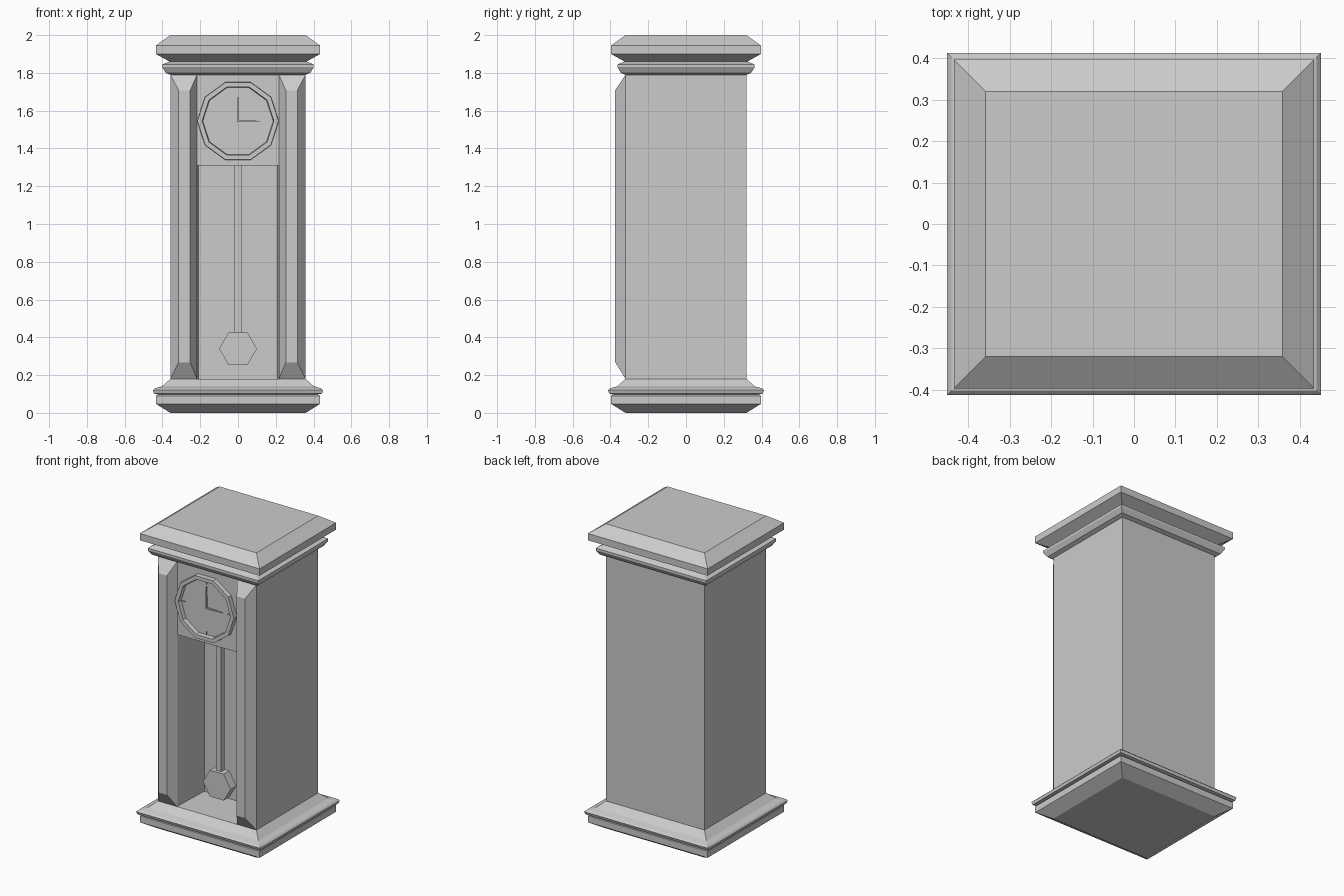
import bpy, math

if "Cube" in bpy.data.objects:
    bpy.data.objects.remove(bpy.data.objects["Cube"])

HX, HY = 0.358, 0.32      # half width and half depth of the case


def make(name, verts, faces):
    mesh = bpy.data.meshes.new(name)
    mesh.from_pydata(verts, [], faces)
    obj = bpy.data.objects.new(name, mesh)
    bpy.context.collection.objects.link(obj)
    return obj


def loft(name, rings, closed=False):
    """Skin equal-length rings; cap the ends, or join last to first."""
    n = len(rings[0])
    m = len(rings)
    verts = [p for r in rings for p in r]
    faces = []
    for i in range(m if closed else m - 1):
        a, b = i * n, (i + 1) % m * n
        for j in range(n):
            k = (j + 1) % n
            faces.append((a + j, a + k, b + k, b + j))
    if not closed:
        faces.append(tuple(reversed(range(n))))
        faces.append(tuple(range((m - 1) * n, m * n)))
    return make(name, verts, faces)


def moulding(name, profile):
    """Rectangular loft from (outset, z) pairs."""
    return loft(name, [[(-HX - d, -HY - d, z), (HX + d, -HY - d, z),
                        (HX + d, HY + d, z), (-HX - d, HY + d, z)]
                       for d, z in profile])


def box(name, x0, x1, y0, y1, z0, z1):
    return loft(name, [[(x0, y0, z), (x1, y0, z), (x1, y1, z), (x0, y1, z)]
                       for z in (z0, z1)])


def polygon(sides, r, y, cz):
    return [(r * math.cos(2 * math.pi * i / sides), y,
             cz + r * math.sin(2 * math.pi * i / sides)) for i in range(sides)]


# Base and crown mouldings
moulding("base", [(0, 0), (0.077, 0.048), (0.077, 0.09), (0.065, 0.098),
                  (0.087, 0.102), (0.093, 0.12), (0.083, 0.13),
                  (0.045, 0.14), (0.0, 0.18)])
moulding("crown", [(0.0, 1.79), (0.025, 1.80), (0.043, 1.83), (0.043, 1.845),
                   (0.005, 1.86), (0.077, 1.90), (0.077, 1.945), (0.0, 2.0)])

# Case: U-shaped section around the pendulum recess
section = [(-HX, -HY), (-0.22, -HY), (-0.21, -0.05), (0.21, -0.05),
           (0.22, -HY), (HX, -HY), (HX, HY), (-HX, HY)]
loft("case", [[(x, y, z) for x, y in section] for z in (0.17, 1.80)])
box("dial_panel", -0.22, 0.22, -HY, -0.05, 1.31, 1.80)

# Chamfered front columns
for side, label in ((-1, "left"), (1, "right")):
    outer = [(0.217, 0.18), (HX, 0.18), (HX, 1.79), (0.217, 1.79)]
    inner = [(0.253, 0.268), (0.314, 0.268), (0.314, 1.708), (0.253, 1.708)]
    rings = [[(side * x, y, z) for x, z in pts][::side]
             for pts, y in ((inner, -0.375), (outer, -HY), (outer, -0.31))]
    loft(label + "_column", rings)

# Dial ring, face, ticks and hands
CZ = 1.545
loft("dial_ring", [polygon(10, r, y, CZ) for r, y in
                   ((0.217, -0.315), (0.215, -0.35), (0.19, -0.35), (0.185, -0.315))],
     closed=True)
loft("dial_face", [polygon(10, 0.19, y, CZ) for y in (-0.323, -0.315)])
for i in range(4):
    tick = box("tick", -0.0015, 0.0015, -0.33, -0.32, 0.155, 0.175)
    tick.rotation_euler.y = i * math.pi / 2
    tick.location.z = CZ
for name, length, angle in (("minute_hand", 0.14, 0), ("hour_hand", 0.117, math.pi / 2)):
    shape = [(-0.005, -0.005), (0.005, -0.005), (0.001, length), (-0.001, length)]
    hand = loft(name, [[(x, y, z) for x, z in shape] for y in (-0.332, -0.322)])
    hand.rotation_euler.y = angle
    hand.location.z = CZ

# Pendulum
box("pendulum_rod", -0.018, 0.018, -0.20, -0.165, 0.40, 1.32)
loft("pendulum_bob", [polygon(6, 0.10, y, 0.34) for y in (-0.22, -0.16)])

# Consistent outward normals
import bmesh
for obj in bpy.context.collection.objects:
    bm = bmesh.new()
    bm.from_mesh(obj.data)
    bmesh.ops.recalc_face_normals(bm, faces=bm.faces)
    bm.to_mesh(obj.data)
    bm.free()
